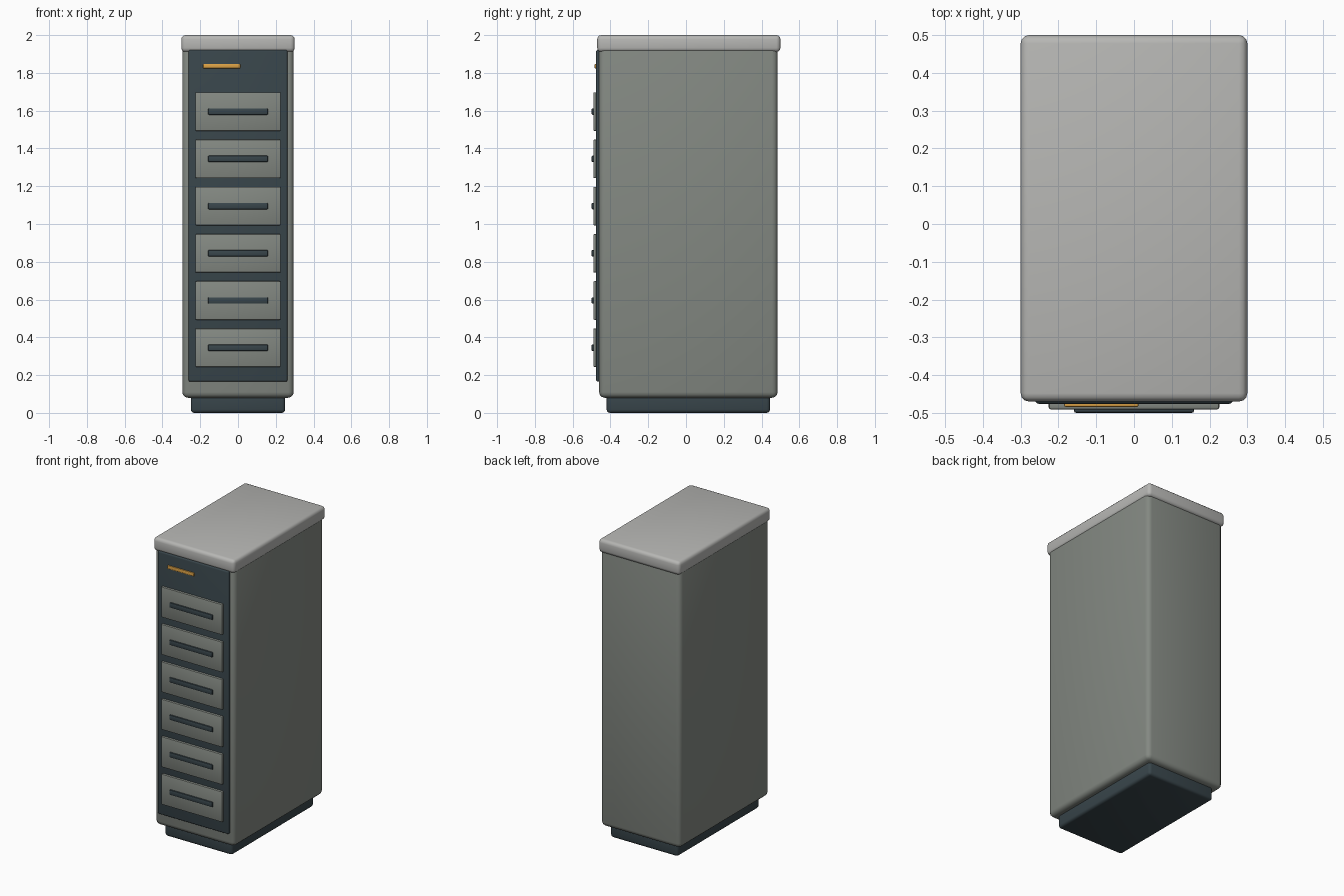
import bpy
from math import radians

cube = bpy.data.objects.get("Cube")
if cube:
    bpy.data.objects.remove(cube, do_unlink=True)


def material(name, rgb):
    m = bpy.data.materials.new(name)
    m.use_nodes = True
    m.diffuse_color = (*rgb, 1)
    m.node_tree.nodes["Principled BSDF"].inputs["Base Color"].default_value = (*rgb, 1)
    return m


grey_green = material("grey green", (0.23, 0.25, 0.225))
dark_slate = material("dark slate", (0.04, 0.06, 0.07))
pale_grey = material("pale grey", (0.47, 0.47, 0.455))
amber = material("amber", (0.72, 0.36, 0.06))


def block(name, x, y, z, mat, radius, segments=3):
    """Rounded box spanning the given (low, high) ranges."""
    spans = (x, y, z)
    bpy.ops.mesh.primitive_cube_add(size=1, location=[(a + b) / 2 for a, b in spans])
    ob = bpy.context.object
    ob.name = name
    ob.scale = [b - a for a, b in spans]
    bpy.ops.object.transform_apply(location=False, rotation=False, scale=True)
    ob.data.materials.append(mat)
    bevel = ob.modifiers.new("rounded edges", "BEVEL")
    bevel.width = radius
    bevel.segments = segments
    bpy.ops.object.modifier_apply(modifier=bevel.name)
    bpy.ops.object.shade_smooth_by_angle(angle=radians(40))
    return ob


# Cabinet shell
block("plinth", (-0.25, 0.25), (-0.42, 0.445), (0, 0.12), dark_slate, 0.018)
block("body", (-0.295, 0.295), (-0.46, 0.485), (0.08, 1.95), grey_green, 0.03)
block("lid", (-0.3, 0.3), (-0.47, 0.5), (1.91, 2), pale_grey, 0.022)

# Front panel and indicator strip
block("front_panel", (-0.262, 0.262), (-0.476, -0.44), (0.165, 1.922), dark_slate, 0.01)
block("indicator_strip", (-0.185, 0.012), (-0.484, -0.47), (1.824, 1.847), amber, 0.004, 2)

# Stack of drawers with bar handles
for i in range(6):
    z = 0.345 + 0.25 * i
    block(f"drawer_{i + 1}", (-0.226, 0.226), (-0.491, -0.465),
          (z - 0.102, z + 0.102), grey_green, 0.006, 2)
    block(f"handle_{i + 1}", (-0.159, 0.159), (-0.5, -0.48),
          (z - 0.017, z + 0.017), dark_slate, 0.006, 2)
